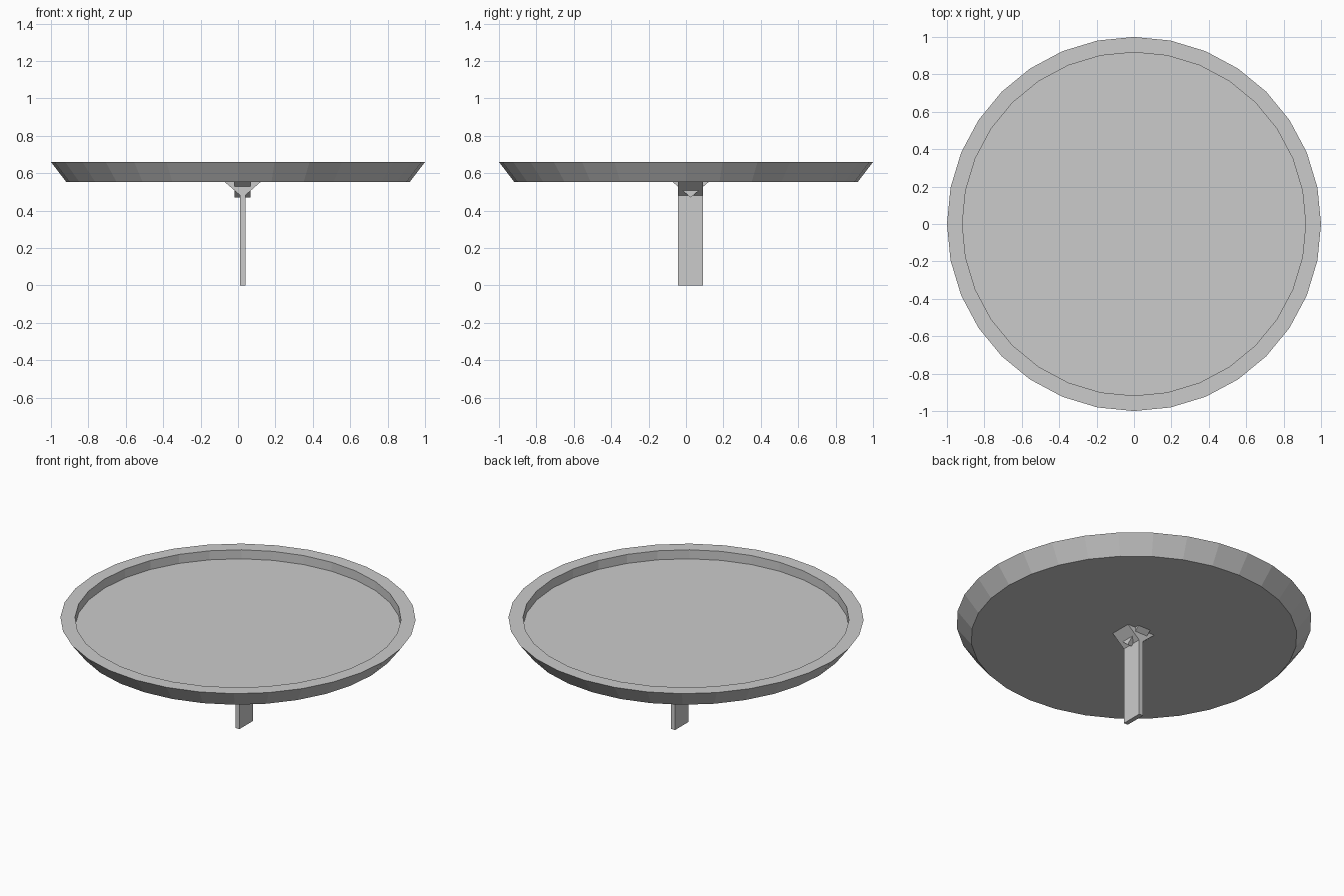
import bpy
import bmesh
import math

cube = bpy.data.objects.get("Cube")
if cube:
    bpy.data.objects.remove(cube, do_unlink=True)

# One plain grey for every part
grey = bpy.data.materials.new("light_grey")
grey.use_nodes = True
grey.diffuse_color = (0.6, 0.6, 0.6, 1)
grey.node_tree.nodes["Principled BSDF"].inputs["Base Color"].default_value = (0.6, 0.6, 0.6, 1)

CX, CY = 0.025, 0.025        # centre of the post, slightly off the tray axis
BASE_Z, RIM_Z = 0.553, 0.66  # underside and rim of the tray


def add_object(name, bm):
    bmesh.ops.recalc_face_normals(bm, faces=bm.faces)
    mesh = bpy.data.meshes.new(name)
    bm.to_mesh(mesh)
    bm.free()
    mesh.materials.append(grey)
    obj = bpy.data.objects.new(name, mesh)
    bpy.context.collection.objects.link(obj)
    return obj


def lathe(name, profile, sides):
    """Turn a (radius, z) profile and cap both of its ends."""
    bm = bmesh.new()
    rings = []
    for r, z in profile:
        rings.append([bm.verts.new((r * math.cos(2 * math.pi * i / sides),
                                    r * math.sin(2 * math.pi * i / sides), z))
                      for i in range(sides)])
    for low, high in zip(rings, rings[1:]):
        for i in range(sides):
            j = (i + 1) % sides
            bm.faces.new((low[i], low[j], high[j], high[i]))
    bm.faces.new(rings[0])
    bm.faces.new(rings[-1])
    return add_object(name, bm)


def wedge(name, half_length, along_x):
    """Triangular prism, point down, under the tray."""
    half_width, tip_z = 0.096, 0.47
    section = [(-half_width, BASE_Z), (half_width, BASE_Z), (0, tip_z)]
    bm = bmesh.new()
    ends = []
    for s in (-half_length, half_length):
        ends.append([bm.verts.new((CX + s, CY + w, z) if along_x else (CX + w, CY + s, z))
                     for w, z in section])
    bm.faces.new(ends[0])
    bm.faces.new(ends[1])
    for i in range(3):
        j = (i + 1) % 3
        bm.faces.new((ends[0][i], ends[0][j], ends[1][j], ends[1][i]))
    return add_object(name, bm)


# Round tray with a flared side, flat rim and sunken floor
lathe("tray", [(0.918, BASE_Z), (1.0, RIM_Z), (0.918, RIM_Z), (0.918, 0.604)], 32)

# Flat upright post
bm = bmesh.new()
bmesh.ops.create_cube(bm, size=1)
height = 0.54
bmesh.ops.scale(bm, verts=bm.verts, vec=(0.028, 0.134, height))
bmesh.ops.translate(bm, verts=bm.verts, vec=(CX, CY, height / 2))
add_object("post", bm)

# Two crossed wedges bracing the post against the tray
wedge("long_brace", 0.067, along_x=False)
wedge("cross_brace", 0.043, along_x=True)
